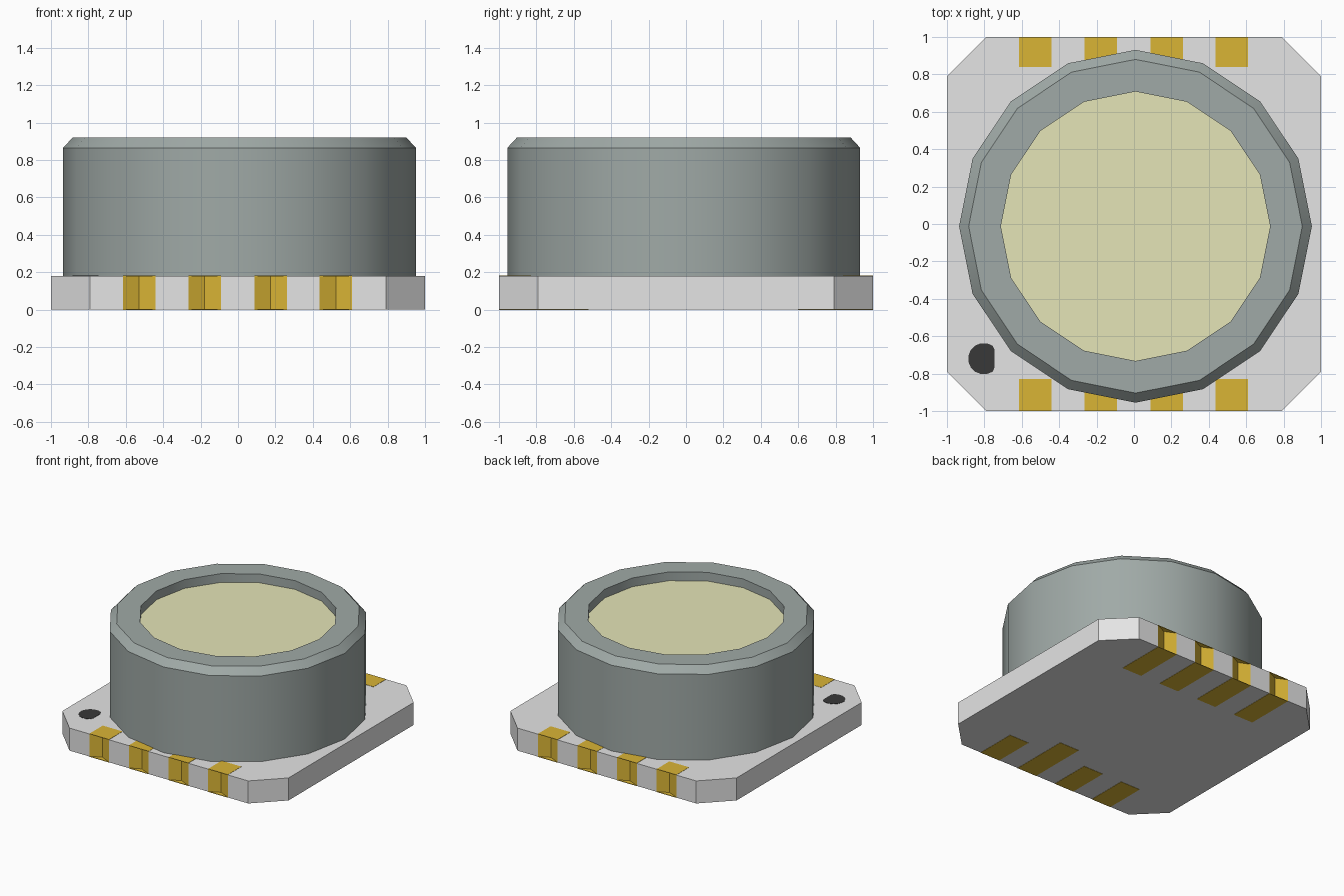
import bpy, bmesh, math

if "Cube" in bpy.data.objects:
    bpy.data.objects.remove(bpy.data.objects["Cube"])


def material(name, rgb):
    m = bpy.data.materials.new(name)
    m.use_nodes = True
    m.diffuse_color = (*rgb, 1)
    bsdf = m.node_tree.nodes["Principled BSDF"]
    bsdf.inputs["Base Color"].default_value = (*rgb, 1)
    bsdf.inputs["Roughness"].default_value = 0.6
    return m


ceramic = material("white ceramic", (0.78, 0.78, 0.78))
gold = material("gold plating", (0.70, 0.46, 0.036))
metal = material("grey metal", (0.35, 0.40, 0.385))
membrane = material("pale membrane", (0.78, 0.78, 0.475))
black = material("black ink", (0.04, 0.04, 0.04))


def finish(name, bm, *mats):
    bmesh.ops.recalc_face_normals(bm, faces=bm.faces)
    me = bpy.data.meshes.new(name)
    bm.to_mesh(me)
    bm.free()
    for m in mats:
        me.materials.append(m)
    ob = bpy.data.objects.new(name, me)
    bpy.context.collection.objects.link(ob)
    return ob


def prism(bm, outline, z0, z1):
    """Extrude a flat outline from z0 to z1."""
    face = bm.faces.new([bm.verts.new((x, y, z0)) for x, y in outline])
    up = bmesh.ops.extrude_face_region(bm, geom=[face])["geom"]
    verts = [v for v in up if isinstance(v, bmesh.types.BMVert)]
    bmesh.ops.translate(bm, verts=verts, vec=(0, 0, z1 - z0))


BASE_H, CUT, HALF, NOTCH = 0.18, 0.79, 0.087, 0.04
PAD_X = (-0.528, -0.178, 0.174, 0.523)
SKIN = 0.002

# Base plate: square with cut corners and shallow gold notches front and back
front = [(-CUT, -1)]
for x in PAD_X:
    front += [(x - HALF, -1), (x, -1 + NOTCH), (x + HALF, -1)]
front.append((CUT, -1))
back = [(x, -y) for x, y in reversed(front)]
bm = bmesh.new()
prism(bm, front + [(1, -CUT), (1, CUT)] + back + [(-1, CUT), (-1, -CUT)], 0, BASE_H)
bm.normal_update()
for f in bm.faces:
    n, c = f.normal, f.calc_center_median()
    if abs(n.z) < 0.1 and 0.1 < abs(n.x) < 0.6 and abs(c.x) < CUT:
        f.material_index = 1
finish("base_plate", bm, ceramic, gold)

# Gold contact pads on the top and underside
top_len = {-1: 0.17, 1: 0.16}
under_len = {-1: (0.33, 0.33, 0.48, 0.33), 1: (0.40,) * 4}
for side, label in ((-1, "front"), (1, "back")):
    bm = bmesh.new()
    for i, x in enumerate(PAD_X):
        for length, z0, z1 in ((top_len[side], BASE_H - SKIN, BASE_H + SKIN),
                               (under_len[side][i], -SKIN, SKIN)):
            a, b = side, side * (1 - length)
            prism(bm, [(x - HALF, a), (x + HALF, a), (x + HALF, b), (x - HALF, b)], z0, z1)
    finish(label + "_contact_pads", bm, gold)

# Orientation dot with one flattened side
bm = bmesh.new()
dot = [(min(-0.803 + 0.084 * math.cos(a), -0.745), -0.72 + 0.084 * math.sin(a))
       for a in (math.tau * (i + 0.5) / 16 for i in range(16))]
prism(bm, dot, BASE_H - SKIN, BASE_H + SKIN)
finish("orientation_dot", bm, black)

# Sixteen-sided metal can with chamfered rim and an open top
CX, CY, SIDES = 0.008, -0.012, 16


def ring(bm, r, z):
    return [bm.verts.new((CX + r * math.cos(math.tau * i / SIDES),
                          CY + r * math.sin(math.tau * i / SIDES), z))
            for i in range(SIDES)]


bm = bmesh.new()
profile = [(0.72, BASE_H), (0.943, BASE_H), (0.943, 0.865),
           (0.892, 0.92), (0.72, 0.92)]
rings = [ring(bm, r, z) for r, z in profile]
for k, lower in enumerate(rings):
    upper = rings[(k + 1) % len(rings)]
    for i in range(SIDES):
        j = (i + 1) % SIDES
        bm.faces.new((lower[i], lower[j], upper[j], upper[i]))
can = finish("metal_can", bm, metal)
bpy.ops.object.select_all(action="DESELECT")
can.select_set(True)
bpy.context.view_layer.objects.active = can
bpy.ops.object.shade_smooth_by_angle(angle=math.radians(30))

# Pale membrane set just below the rim
bm = bmesh.new()
prism(bm, [(CX + 0.722 * math.cos(math.tau * i / SIDES),
            CY + 0.722 * math.sin(math.tau * i / SIDES)) for i in range(SIDES)],
      0.80, 0.85)
finish("membrane", bm, membrane)
